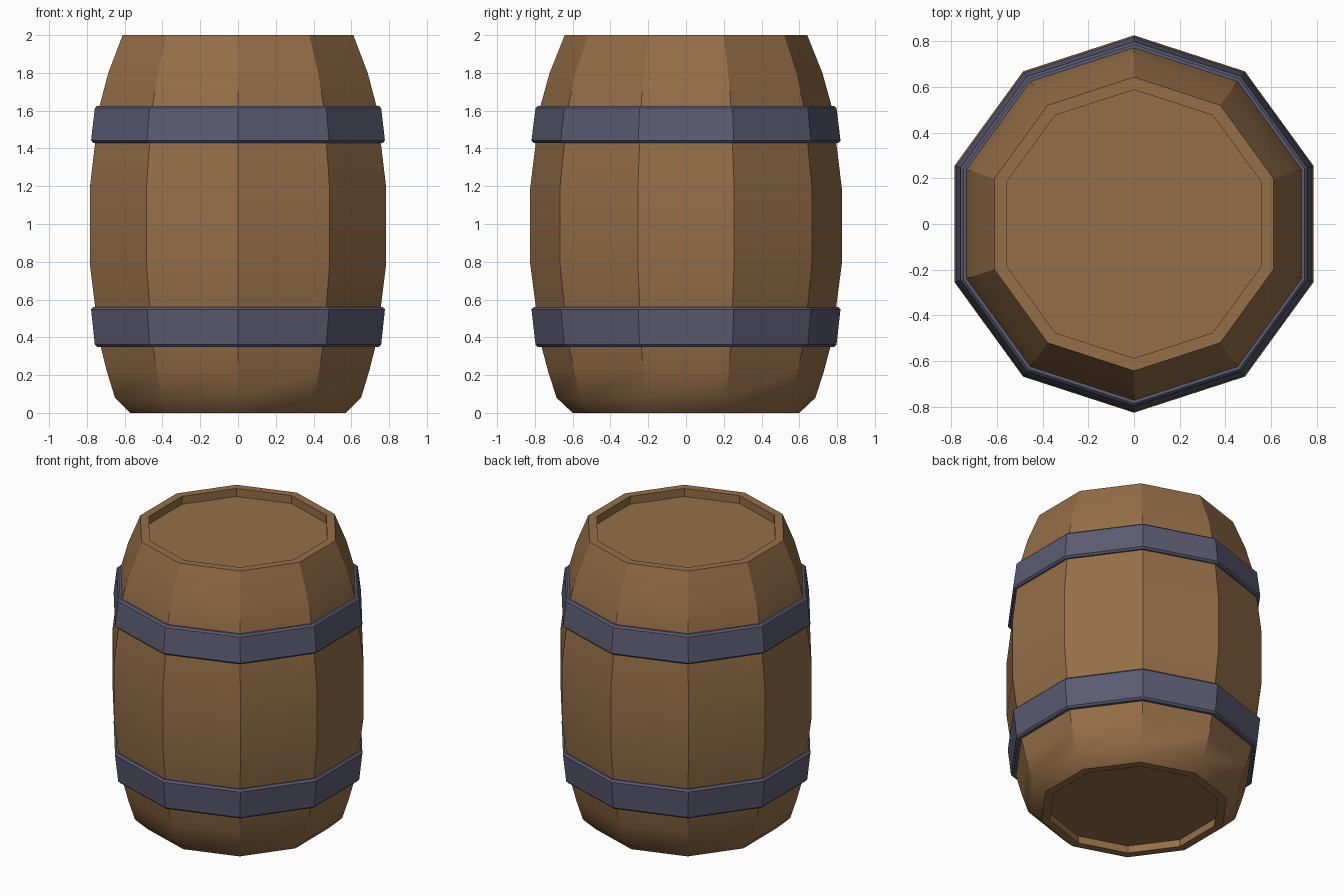
import bpy, bmesh, math

if "Cube" in bpy.data.objects:
    bpy.data.objects.remove(bpy.data.objects["Cube"])

SIDES = 10


def material(name, rgb):
    m = bpy.data.materials.new(name)
    m.diffuse_color = (*rgb, 1)
    m.use_nodes = True
    m.node_tree.nodes["Principled BSDF"].inputs["Base Color"].default_value = m.diffuse_color
    return m


def lathe(name, profile, mat, closed=False, smooth=None):
    """Revolve (radius, z) points into a ten-sided shell, corners on +-y."""
    bm = bmesh.new()
    rings = []
    for r, z in profile:
        ring = []
        for i in range(SIDES):
            a = math.pi / 2 + 2 * math.pi * i / SIDES
            ring.append(bm.verts.new((r * math.cos(a), r * math.sin(a), z)))
        rings.append(ring)
    n = len(rings)
    for k in range(n if closed else n - 1):
        lo, hi = rings[k], rings[(k + 1) % n]
        for i in range(SIDES):
            j = (i + 1) % SIDES
            bm.faces.new((lo[i], lo[j], hi[j], hi[i]))
    if not closed:
        bm.faces.new(rings[0][::-1])
        bm.faces.new(rings[-1])
    bmesh.ops.recalc_face_normals(bm, faces=bm.faces[:])
    me = bpy.data.meshes.new(name)
    bm.to_mesh(me)
    bm.free()
    me.materials.append(mat)
    ob = bpy.data.objects.new(name, me)
    bpy.context.collection.objects.link(ob)
    if smooth:
        bpy.ops.object.select_all(action='DESELECT')
        ob.select_set(True)
        bpy.context.view_layer.objects.active = ob
        bpy.ops.object.shade_smooth_by_angle(angle=math.radians(smooth))
    return ob


wood = material("brown wood", (0.30, 0.156, 0.064))
iron = material("dark iron", (0.105, 0.105, 0.168))

# Barrel body with recessed bottom and lid
lathe("barrel_body", [
    (0.545, 0.05), (0.545, 0.0), (0.60, 0.0), (0.685, 0.08), (0.73, 0.22),
    (0.77, 0.37), (0.825, 0.79), (0.825, 1.19), (0.772, 1.62),
    (0.722, 1.80), (0.642, 2.0), (0.587, 2.0), (0.587, 1.945)],
    wood, smooth=32)

# Hoops: tapered bands with small chamfers on the outer rims
c = 0.012


def hoop(name, z0, z1, r0, r1):
    lathe(name, [
        (0.73, z0), (r0 - c, z0), (r0, z0 + c),
        (r1, z1 - c), (r1 - c, z1), (0.73, z1)], iron, closed=True)


hoop("lower_hoop", 0.35, 0.56, 0.797, 0.818)
hoop("upper_hoop", 1.43, 1.625, 0.818, 0.797)
